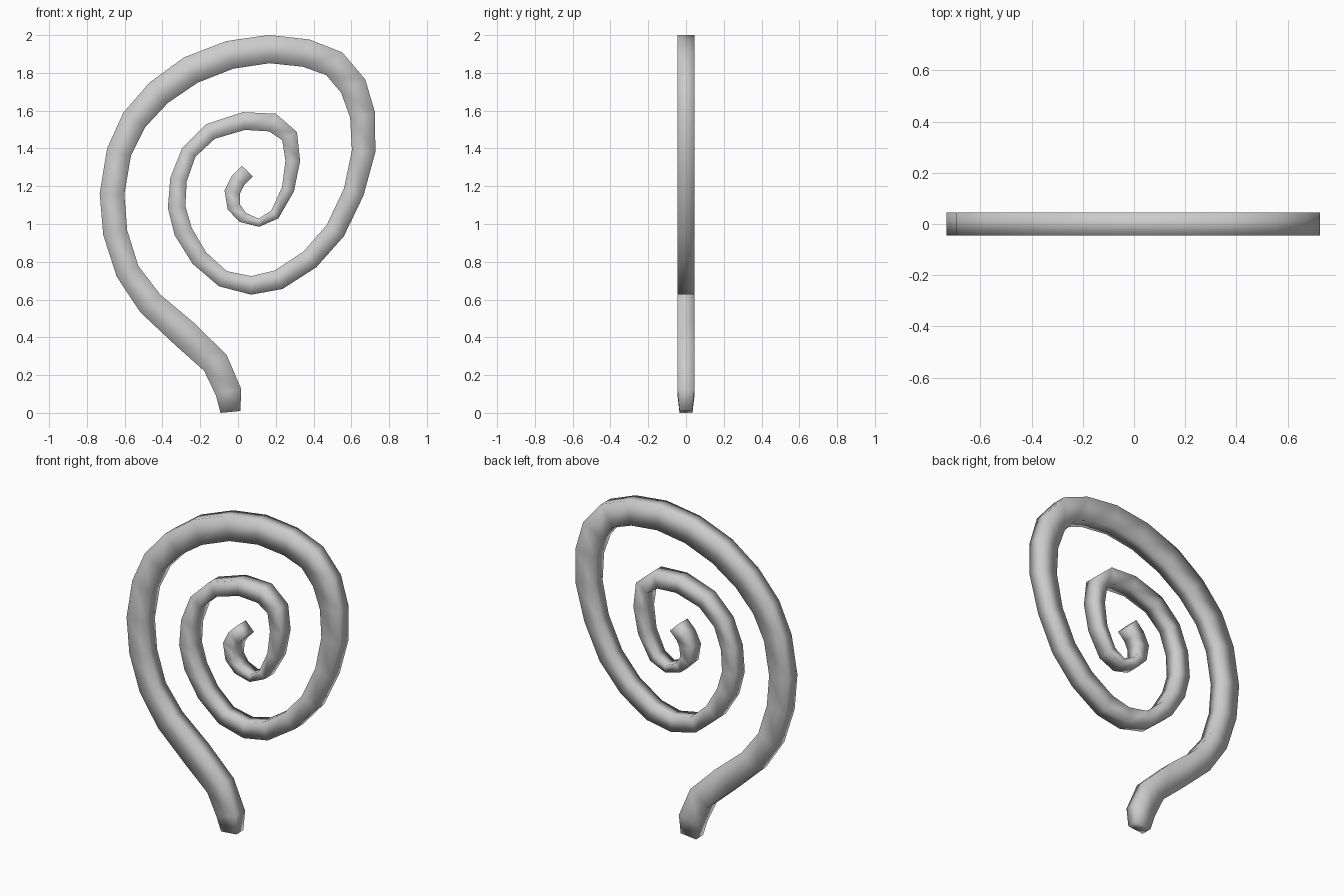
import bpy, bmesh
from mathutils import Vector

if "Cube" in bpy.data.objects:
    bpy.data.objects.remove(bpy.data.objects["Cube"])

# Centre line (x, z) from the foot, round the spiral, to the inner tip
PATH = [(-.04, .005), (-.05, .11), (-.12, .265), (-.285, .42), (-.465, .58),
        (-.585, .75), (-.65, .955), (-.667, 1.16), (-.63, 1.38), (-.55, 1.55),
        (-.42, 1.695), (-.25, 1.815), (-.045, 1.895), (.165, 1.926), (.36, 1.905),
        (.51, 1.848), (.61, 1.73), (.66, 1.575), (.665, 1.385), (.613, 1.17),
        (.515, .965), (.38, .812), (.215, .705), (.07, .675), (-.08, .71),
        (-.205, .82), (-.29, .96), (-.325, 1.09), (-.315, 1.235), (-.26, 1.38),
        (-.145, 1.49), (.03, 1.545), (.183, 1.537), (.273, 1.465), (.29, 1.335),
        (.265, 1.185), (.195, 1.05), (.11, 1.007), (.025, 1.035), (-.022, 1.09),
        (-.03, 1.17), (0, 1.23), (.05, 1.28)]
# Half width in the spiral plane: (path index, value)
WIDTH = [(0, .053), (1, .069), (3, .077), (5, .064), (8, .066), (11, .076),
         (16, .073), (18, .062), (19, .055), (22, .053), (24, .045), (26, .049),
         (29, .042), (32, .05), (34, .039), (37, .022), (40, .042), (42, .04)]


def width_at(i):
    for (a, wa), (b, wb) in zip(WIDTH, WIDTH[1:]):
        if a <= i <= b:
            return wa + (wb - wa) * (i - a) / (b - a)


pts = [Vector((x, 0, z)) for x, z in PATH]
bm = bmesh.new()
rings = []
for i, p in enumerate(pts):
    # Four-cornered ring, set square to the bisected direction of travel
    t = Vector((0, 0, 0))
    if i > 0:
        t += (p - pts[i - 1]).normalized()
    if i < len(pts) - 1:
        t += (pts[i + 1] - p).normalized()
    t.normalize()
    n = Vector((t.z, 0, -t.x)) * width_at(i)
    d = Vector((0, .034 if i == 0 else .0455, 0))
    rings.append([bm.verts.new(c) for c in (p + n + d, p + n - d, p - n - d, p - n + d)])

# Skin the rings and cap both ends
for a, b in zip(rings, rings[1:]):
    for k in range(4):
        j = (k + 1) % 4
        bm.faces.new((a[k], a[j], b[j], b[k]))
bm.faces.new(rings[0])
bm.faces.new(rings[-1])
bmesh.ops.recalc_face_normals(bm, faces=bm.faces)

# Stand the foot on the floor, shaded smooth all over
low = min(v.co.z for v in bm.verts)
bmesh.ops.translate(bm, verts=bm.verts, vec=(0, 0, -low))
for f in bm.faces:
    f.smooth = True

mesh = bpy.data.meshes.new("spiral_tendril")
bm.to_mesh(mesh)
bm.free()
obj = bpy.data.objects.new("spiral_tendril", mesh)
bpy.context.collection.objects.link(obj)
